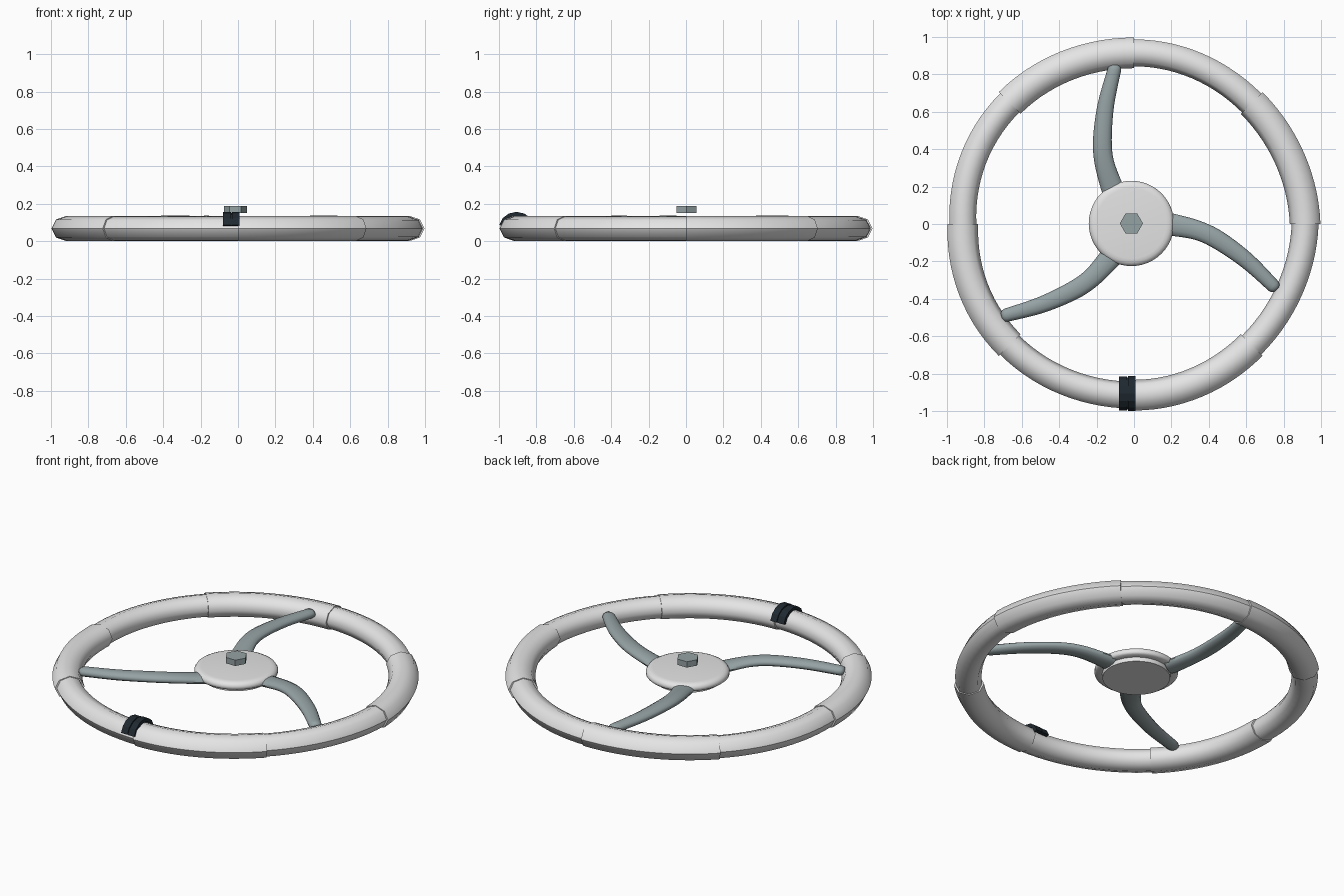
import bpy, bmesh
from math import sin, cos, pi, radians
from mathutils import Vector, Matrix

cube = bpy.data.objects.get("Cube")
if cube:
    bpy.data.objects.remove(cube, do_unlink=True)


def material(name, colour):
    m = bpy.data.materials.new(name)
    m.use_nodes = True
    m.diffuse_color = (*colour, 1)
    m.node_tree.nodes["Principled BSDF"].inputs["Base Color"].default_value = (*colour, 1)
    return m


WHITE = material("off white", (0.78, 0.78, 0.78))
STEEL = material("grey steel", (0.30, 0.36, 0.37))
BLACK = material("blue black", (0.014, 0.022, 0.03))

HUB = Vector((-0.014, 0.003, 0))
MID_Z = 0.068


def loft(name, rings, mat, sharp_angle=60, seam=False):
    """Skin a list of closed cross-sections and cap both ends."""
    bm = bmesh.new()
    loops = [[bm.verts.new(p) for p in ring] for ring in rings]
    n = len(loops[0])
    for a, b in zip(loops, loops[1:]):
        for i in range(n):
            j = (i + 1) % n
            bm.faces.new((a[i], a[j], b[j], b[i]))
    bm.faces.new(loops[0])
    bm.faces.new(loops[-1])
    bmesh.ops.recalc_face_normals(bm, faces=bm.faces)
    mesh = bpy.data.meshes.new(name)
    bm.to_mesh(mesh)
    bm.free()
    mesh.materials.append(mat)
    mesh.shade_smooth()
    mesh.set_sharp_from_angle(angle=radians(sharp_angle))
    if seam:
        for e in mesh.edges:
            if all(v % n == 0 for v in e.vertices):
                e.use_edge_sharp = True
    obj = bpy.data.objects.new(name, mesh)
    bpy.context.collection.objects.link(obj)
    return obj


def circle(radius, z, n):
    return [HUB + Vector((radius * cos(2 * pi * i / n), radius * sin(2 * pi * i / n), z))
            for i in range(n)]


# Rim: eight sleeves, alternately thick and thin
def rim_section(angle, half_w, half_h, sides=8):
    out = Vector((cos(angle), sin(angle), 0))
    centre = out * 0.915 + Vector((-0.018 * abs(sin(2 * angle)), 0, MID_Z))
    return [centre + out * half_w * cos(2 * pi * k / sides)
            + Vector((0, 0, half_h * sin(2 * pi * k / sides))) for k in range(sides)]


STEPS = 14
for s in range(8):
    thick = s % 2 == 0
    w, h = (0.082, 0.068) if thick else (0.072, 0.064)
    rings = [rim_section((s + t / STEPS) * pi / 4, w, h) for t in range(STEPS + 1)]
    loft(f"rim_{'grip' if thick else 'tube'}_{s // 2 + 1}", rings, WHITE, seam=True)

# Hub: rounded disc on a narrower base
profile = [(0.184, 0.058), (0.186, 0.082), (0.218, 0.082), (0.227, 0.09),
           (0.228, 0.104), (0.22, 0.117), (0.205, 0.124), (0.188, 0.126)]
loft("hub", [circle(r, z, 48) for r, z in profile], WHITE, 50)

# Hexagonal centre bolt
loft("centre_bolt", [circle(0.062, z, 6) for z in (0.152, 0.187)], STEEL, 30)


# Spokes: curved, tapering, slightly arched
def smooth_path(points, steps):
    pts = [points[0], *points, points[-1]]
    path = []
    for p0, p1, p2, p3 in zip(pts, pts[1:], pts[2:], pts[3:]):
        for k in range(steps):
            t = k / steps
            path.append(0.5 * (2 * p1 + (p2 - p0) * t + (2 * p0 - 5 * p1 + 4 * p2 - p3) * t ** 2
                               + (3 * p1 - p0 - 3 * p2 + p3) * t ** 3))
    return path + [points[-1]]


# x, y, z, half width
spoke_points = [Vector(p) for p in (
    (-0.09, 0.165, 0.088, 0.062), (-0.106, 0.2, 0.092, 0.059), (-0.145, 0.326, 0.107, 0.052),
    (-0.155, 0.45, 0.112, 0.05), (-0.136, 0.636, 0.107, 0.044), (-0.09, 0.825, 0.099, 0.036))]
path = smooth_path(spoke_points, 5)
end_dir = (path[-1] - path[-2]).xyz.normalized()
for step, scale in ((0.016, 0.85), (0.026, 0.45)):
    tip = spoke_points[-1].xyz + end_dir * step
    path.append(Vector((*tip, 0.036 * scale)))

for s in range(3):
    turn = Matrix.Rotation(s * 2 * pi / 3, 3, "Z")
    rings = []
    for i, p in enumerate(path):
        along = path[min(i + 1, len(path) - 1)].xyz - path[max(i - 1, 0)].xyz
        side = Vector((along.y, -along.x, 0)).normalized()
        thick = min(0.026, p.w * 0.75)
        rings.append([HUB + turn @ (p.xyz + side * p.w * cos(k * pi / 6)
                                    + Vector((0, 0, thick * sin(k * pi / 6)))) for k in range(12)])
    loft(f"spoke_{s + 1}", rings, STEEL)


# Clasp: two dark bands and a thin joining strip over the front of the rim
def band(name, x0, x1, rise):
    rings = []
    for k in range(7):
        a = radians(12 + 26 * k)
        ring = []
        for x, r in ((x0, 0), (x1, 0), (x1, rise), (x0, rise)):
            ring.append(Vector((x, -0.906 - (0.074 + r) * cos(a), MID_Z + (0.068 + r) * sin(a))))
        rings.append(ring)
    loft(name, rings, BLACK, 20)


band("clasp_band_left", -0.031, 0.009, 0.021)
band("clasp_band_right", -0.079, -0.037, 0.019)
band("clasp_link", -0.04, -0.028, 0.014)
